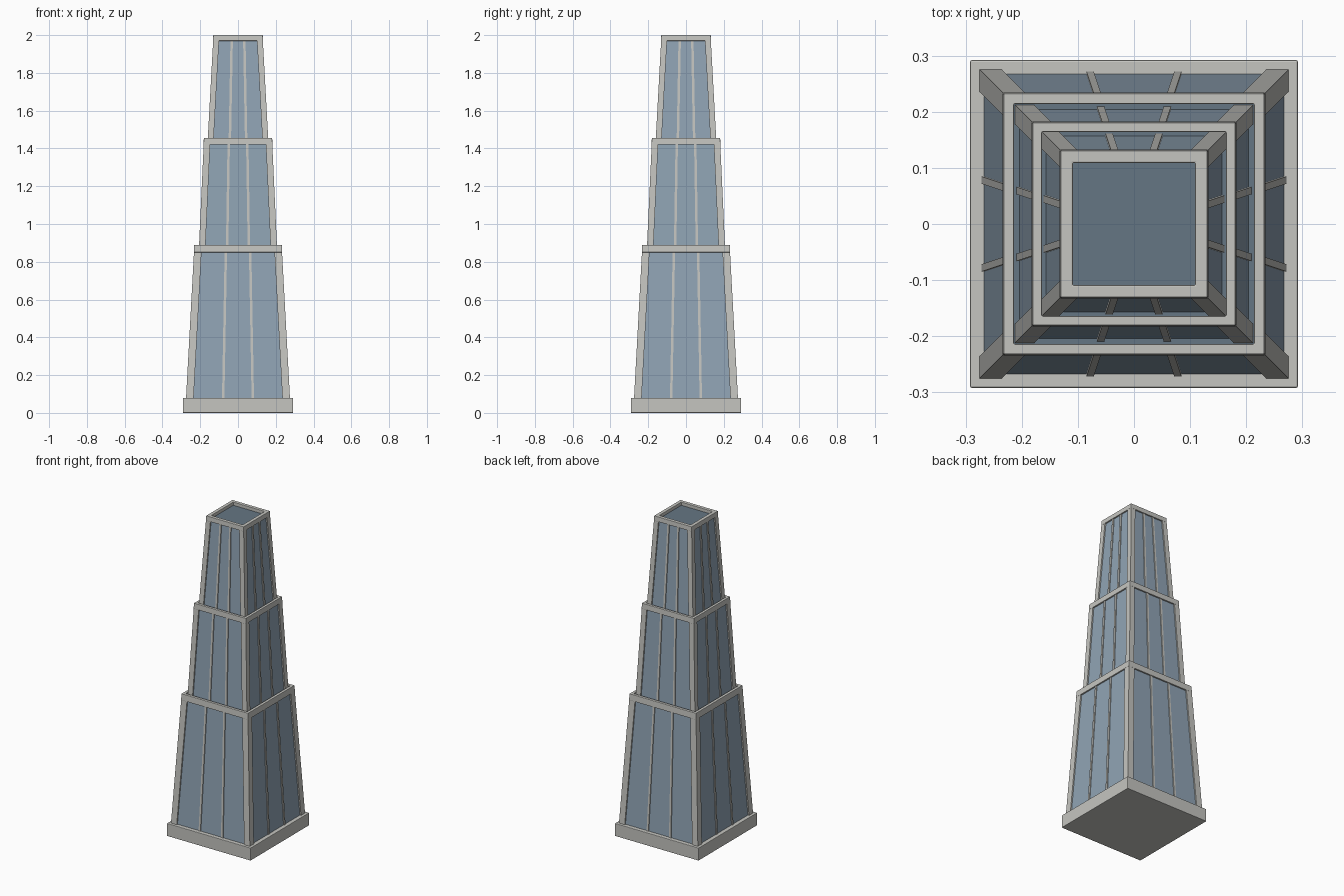
import bpy, bmesh, math
from mathutils import Matrix

if "Cube" in bpy.data.objects:
    bpy.data.objects.remove(bpy.data.objects["Cube"])


def material(name, rgb):
    m = bpy.data.materials.new(name)
    m.diffuse_color = (*rgb, 1.0)
    m.use_nodes = True
    m.node_tree.nodes["Principled BSDF"].inputs["Base Color"].default_value = m.diffuse_color
    return m


STONE = material("light grey stone", (0.56, 0.56, 0.53))
GLASS = material("blue grey glass", (0.28, 0.37, 0.46))
ROOF = material("dark roof glass", (0.13, 0.18, 0.23))


def finish(name, bm, mats, bevel=0.0):
    bmesh.ops.recalc_face_normals(bm, faces=bm.faces)
    me = bpy.data.meshes.new(name)
    bm.to_mesh(me)
    bm.free()
    for m in mats:
        me.materials.append(m)
    ob = bpy.data.objects.new(name, me)
    bpy.context.collection.objects.link(ob)
    if bevel:
        b = ob.modifiers.new("soft edges", 'BEVEL')
        b.width, b.segments = bevel, 2
    return ob


def square_loft(name, rings, mats, closed=False, bevel=0.0):
    """Join square loops given as (half size, height); closed makes a frame."""
    bm = bmesh.new()
    loops = [[bm.verts.new((sx * h, sy * h, z))
              for sx, sy in ((-1, -1), (1, -1), (1, 1), (-1, 1))] for h, z in rings]
    pairs = list(zip(loops, loops[1:]))
    if closed:
        pairs.append((loops[-1], loops[0]))
    for a, b in pairs:
        for i in range(4):
            j = (i + 1) % 4
            bm.faces.new((a[i], a[j], b[j], b[i]))
    if not closed:
        bm.faces.new(loops[0][::-1])
        bm.faces.new(loops[-1]).material_index = len(mats) - 1
    return finish(name, bm, mats, bevel)


def bars(name, sections):
    """Prisms between a lower and upper outline, repeated on four sides."""
    bm = bmesh.new()
    for k in range(4):
        rot = Matrix.Rotation(k * math.pi / 2, 3, 'Z')
        for lower, z0, upper, z1 in sections:
            a = [bm.verts.new(rot @ Matrix.Identity(3).col[0] * 0) for _ in lower]
            b = [bm.verts.new((0, 0, 0)) for _ in upper]
            for vs, pts, z in ((a, lower, z0), (b, upper, z1)):
                for v, (x, y) in zip(vs, pts):
                    v.co = (x, y, z)
                    v.co = rot @ v.co
            n = len(a)
            for i in range(n):
                j = (i + 1) % n
                bm.faces.new((a[i], a[j], b[j], b[i]))
            bm.faces.new(a[::-1])
            bm.faces.new(b)
    return finish(name, bm, [STONE])


def corner(h, w, t):
    return [(h, h), (h - w, h), (h - w, h - t), (h - t, h - t), (h - t, h - w), (h, h - w)]


def strip(x, h, w=0.013):
    return [(x - w / 2, -h + 0.003), (x + w / 2, -h + 0.003),
            (x + w / 2, -h + 0.012), (x - w / 2, -h + 0.012)]


# plinth
square_loft("base_plinth", [(0.292, 0.0), (0.292, 0.08)], [STONE], bevel=0.003)

# tiers: name, bottom z, bottom half, top z, top half, post width, rim thickness, rim height, floor z
TIERS = [
    ("lower", 0.07, 0.2755, 0.89, 0.231, 0.040, 0.017, 0.040, 0.76),
    ("middle", 0.75, 0.2125, 1.455, 0.180, 0.034, 0.016, 0.035, 1.37),
    ("upper", 1.36, 0.1650, 2.0, 0.130, 0.031, 0.021, 0.030, 1.98),
]
for name, z0, h0, z1, h1, w, t, rim, floor in TIERS:
    def half(z):
        return h0 + (h1 - h0) * (z - z0) / (z1 - z0)

    zr = z1 - rim          # underside of the rim
    zp = zr + 0.01         # posts and strips end inside the rim
    hp = half(zp)

    # glass body with a sunken top
    zg = z1 - 0.008
    square_loft(name + "_glass",
                [(h0 - 0.008, z0), (half(zg) - 0.008, zg),
                 (h1 - t + 0.001, zg), (h1 - t + 0.001, floor)],
                [GLASS, ROOF])
    # rim around the top
    square_loft(name + "_rim",
                [(half(zr) + 0.001, zr), (h1 + 0.001, z1), (h1 - t, z1), (h1 - t, zr)],
                [STONE], closed=True, bevel=0.002)
    # corner posts
    bars(name + "_corner_posts", [(corner(h0, w, 0.015), z0, corner(hp, w, 0.015), zp)])
    # two upright strips on each side
    bars(name + "_mullions",
         [(strip(s * (h0 - w) / 3, h0), z0, strip(s * (hp - w) / 3, hp), zp) for s in (-1, 1)])
